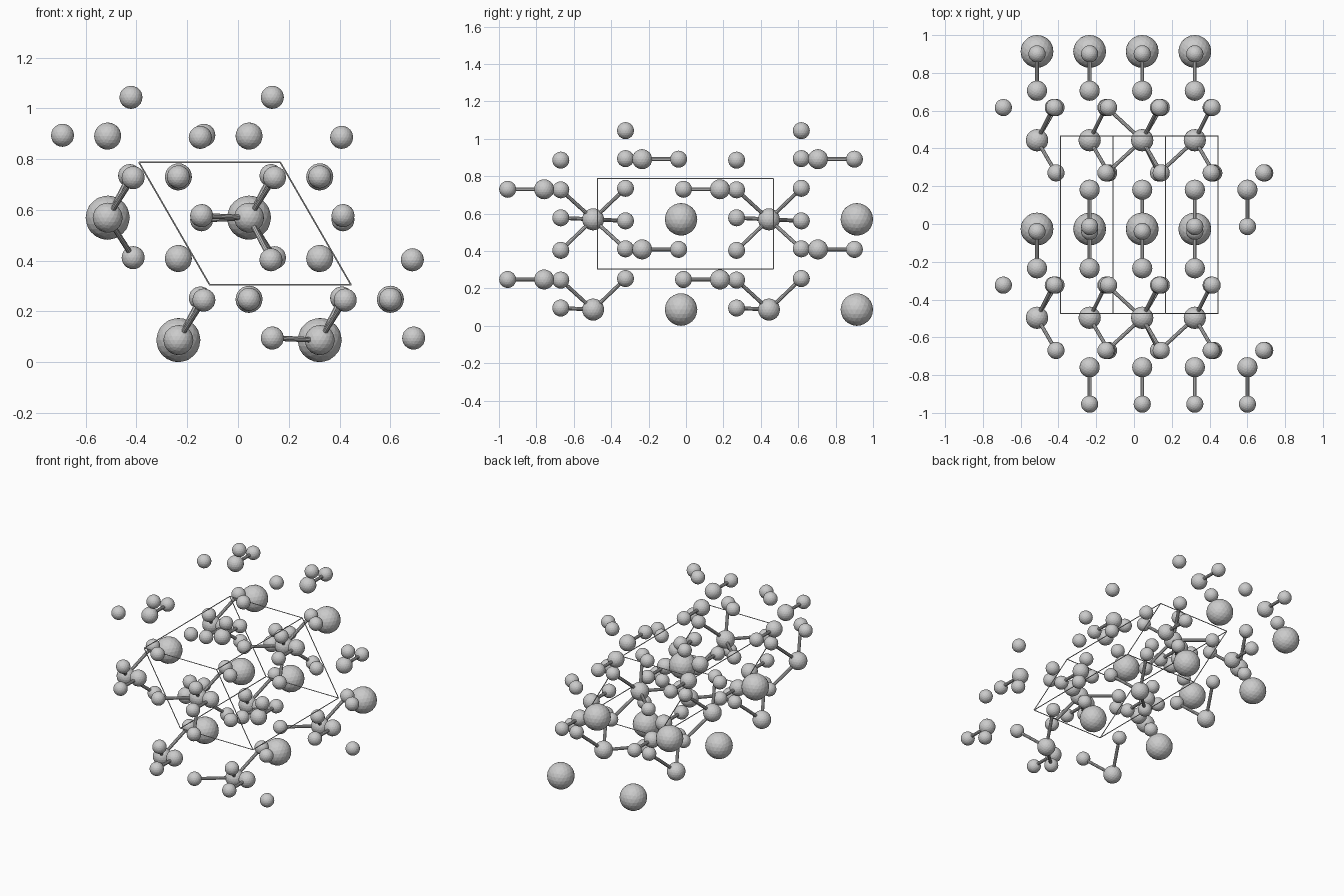
import bpy, bmesh, math
from mathutils import Vector

if "Cube" in bpy.data.objects:
    bpy.data.objects.remove(bpy.data.objects["Cube"])

# lattice: hexagonal layers in x-z, stacked along y
SIDE, STACK = 0.557, 0.94
A = Vector((SIDE, 0, 0))
B = Vector((SIDE / 2, 0, -SIDE * math.sqrt(3) / 2))
C = Vector((0, STACK, 0))
R_LARGE = 0.087
HUB = Vector((0.0435, 0.4435, R_LARGE - B.z))      # main six-bonded atom


def ball_mesh(name, radius):
    mesh = bpy.data.meshes.new(name)
    bm = bmesh.new()
    bmesh.ops.create_icosphere(bm, subdivisions=3, radius=radius)
    bm.to_mesh(mesh)
    bm.free()
    return mesh


def add_object(name, mesh, loc=(0, 0, 0)):
    ob = bpy.data.objects.new(name, mesh)
    ob.location = loc
    bpy.context.collection.objects.link(ob)
    return ob


def rods(name, pairs, radius, sides):
    """One object holding a cylinder between every pair of points."""
    bm = bmesh.new()
    for p, q in pairs:
        d = q - p
        m = d.to_track_quat('Z', 'Y').to_matrix().to_4x4()
        m.translation = (p + q) / 2
        bmesh.ops.create_cone(bm, cap_ends=True, segments=sides, radius1=radius,
                              radius2=radius, depth=d.length, matrix=m)
    mesh = bpy.data.meshes.new(name)
    bm.to_mesh(mesh)
    bm.free()
    add_object(name, mesh)


def repeat(name, mesh, origin, i0, j0):
    """Copies over 2 x 2 x 2 cells, starting at cell (i0, j0); the upper y copy is at origin."""
    points = [origin + A * i + B * j + C * k
              for i in (i0, i0 + 1) for j in (j0, j0 + 1) for k in (-1, 0)]
    for p in points:
        add_object(name, mesh, p)
    return points


large = ball_mesh("large_atom", R_LARGE)
hub = ball_mesh("hub_atom", 0.059)
mid = ball_mesh("middle_atom", 0.0535)
small = ball_mesh("small_atom", 0.0455)

# large loose atoms and six-bonded hub atoms
repeat("large_atom", large, HUB + C / 2, -1, 0)
hubs = repeat("hub_atom", hub, HUB, -1, 0)

# middle atoms, each with one small atom straight along y
bonds = []
off = Vector((SIDE / 2, 0, -SIDE / (2 * math.sqrt(3))))
for sign, i0, j0 in ((-1, 0, 0), (1, -1, -1)):
    base = HUB + off * sign + Vector((0, 0.262 * sign, 0))
    tip = base + Vector((0, 0.195 * sign, 0))
    if sign > 0:
        mids = repeat("middle_atom", mid, base, i0, j0)
        tips = repeat("tip_atom", small, tip, i0, j0)
    else:
        mids = repeat("middle_atom", mid, base, i0, j0)
        tips = repeat("tip_atom", small, tip, i0, j0)
    bonds += list(zip(mids, tips))

# small atoms around the hubs: slightly twisted three-sided prism
# (y side, angle, first cell i, first cell j)
corners = ((-1, 177.5, 0, 0), (-1, 57.5, -1, 0), (-1, -62.5, 0, -1),
           (1, 182.5, 0, -1), (1, 62.5, -1, 0), (1, -57.5, -1, -1))
for side, deg, i0, j0 in corners:
    t = math.radians(deg)
    d = Vector((0.187 * math.cos(t), 0.173 * side, 0.187 * math.sin(t)))
    for p in repeat("prism_atom", small, HUB + d, i0, j0):
        bonds += [(h, p) for h in hubs if (h - p).length < 0.27]

rods("bonds", bonds, 0.0105, 10)

# thin outline of the unit cell
c0 = Vector((-0.39, -0.473, 0.787))
edges = []
for u, v, w in ((A, B, C), (B, C, A), (C, A, B)):
    edges += [(c0 + v * s + w * t, c0 + v * s + w * t + u) for s in (0, 1) for t in (0, 1)]
rods("cell_outline", edges, 0.003, 6)
